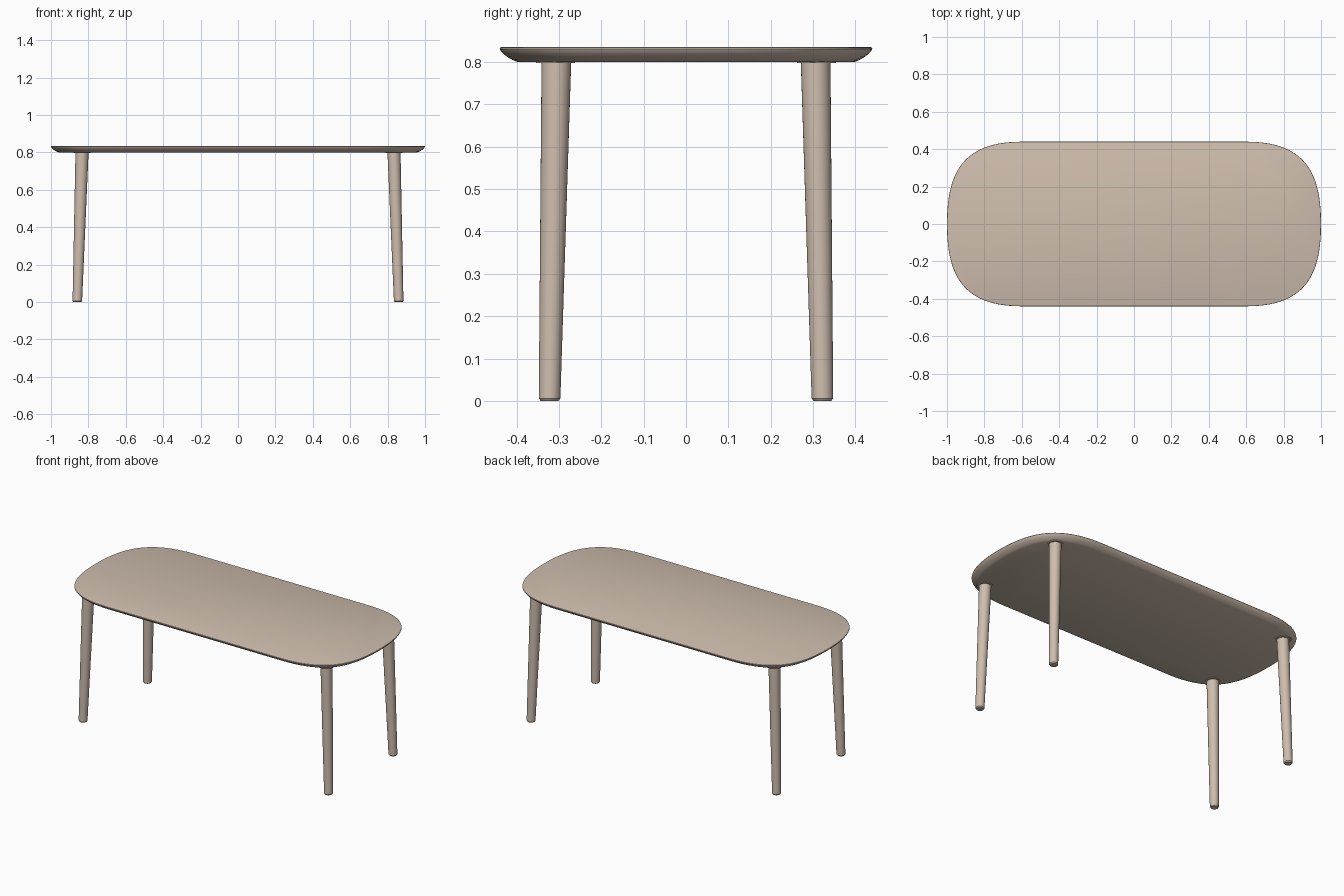
import bpy, bmesh, math
from mathutils import Vector
from mathutils.geometry import interpolate_bezier

if "Cube" in bpy.data.objects:
    bpy.data.objects.remove(bpy.data.objects["Cube"])

wood = bpy.data.materials.new("pale wood")
wood.diffuse_color = (0.62, 0.51, 0.42, 1)
wood.use_nodes = True
wood.node_tree.nodes["Principled BSDF"].inputs["Base Color"].default_value = wood.diffuse_color


def loft(name, rings):
    """Skin a stack of closed rings, bottom to top, and cap both ends."""
    bm = bmesh.new()
    loops = [[bm.verts.new(p) for p in ring] for ring in rings]
    n = len(loops[0])
    for low, high in zip(loops, loops[1:]):
        for i in range(n):
            j = (i + 1) % n
            bm.faces.new((low[i], low[j], high[j], high[i]))
    bm.faces.new(loops[0][::-1])
    bm.faces.new(loops[-1])
    bmesh.ops.recalc_face_normals(bm, faces=bm.faces)
    mesh = bpy.data.meshes.new(name)
    bm.to_mesh(mesh)
    bm.free()
    mesh.materials.append(wood)
    obj = bpy.data.objects.new(name, mesh)
    bpy.context.collection.objects.link(obj)
    bpy.ops.object.select_all(action='DESELECT')
    obj.select_set(True)
    bpy.context.view_layer.objects.active = obj
    bpy.ops.object.shade_smooth_by_angle(angle=math.radians(30))
    return obj


def circle(cx, cy, z, r, n=32):
    return [(cx + r * math.cos(2 * math.pi * i / n),
             cy + r * math.sin(2 * math.pi * i / n), z) for i in range(n)]


# Table top outline: one curved corner, mirrored into all four quadrants
corner = [Vector((p.x, p.y)) for p in interpolate_bezier(
    Vector((1, 0, 0)), Vector((1, 0.27, 0)),
    Vector((0.92, 0.44, 0)), Vector((0.6, 0.44, 0)), 28)]
half = corner + [Vector((-p.x, p.y)) for p in reversed(corner[1:])]
outline = half + [Vector((-p.x, -p.y)) for p in half[:-1]]
outline.insert(len(half), Vector((-1, 0)))


def inset(points, d, z):
    """Shift the outline inward along its normals."""
    ring = []
    for i, p in enumerate(points):
        t = (points((i + 1) % len(points)) if callable(points)
             else points[(i + 1) % len(points)]) - points[i - 1]
        t.normalize()
        ring.append((p.x - t.y * d, p.y + t.x * d, z))
    return ring


# Table top with an undercut, softly rounded rim
outline = [p for i, p in enumerate(outline) if (p - outline[i - 1]).length > 1e-5]
rim = [(0.042, 0.800), (0.030, 0.805), (0.018, 0.812), (0.008, 0.820),
       (0.002, 0.827), (0.0, 0.831), (0.001, 0.834), (0.004, 0.835)]
loft("table_top", [inset(outline, d, z) for d, z in rim])

# Four splayed, tapered legs with chamfered feet and thin mounting plates
for side, sx in (("left", -1), ("right", 1)):
    for end, sy in (("front", -1), ("back", 1)):
        loft(f"{end}_{side}_leg", [
            circle(sx * 0.859, sy * 0.322, 0.0, 0.021),
            circle(sx * 0.859, sy * 0.322, 0.006, 0.0255),
            circle(sx * 0.834, sy * 0.306, 0.800, 0.035)])
        loft(f"{end}_{side}_mounting_plate", [
            circle(sx * 0.834, sy * 0.308, 0.797, 0.046),
            circle(sx * 0.834, sy * 0.308, 0.801, 0.046)])
